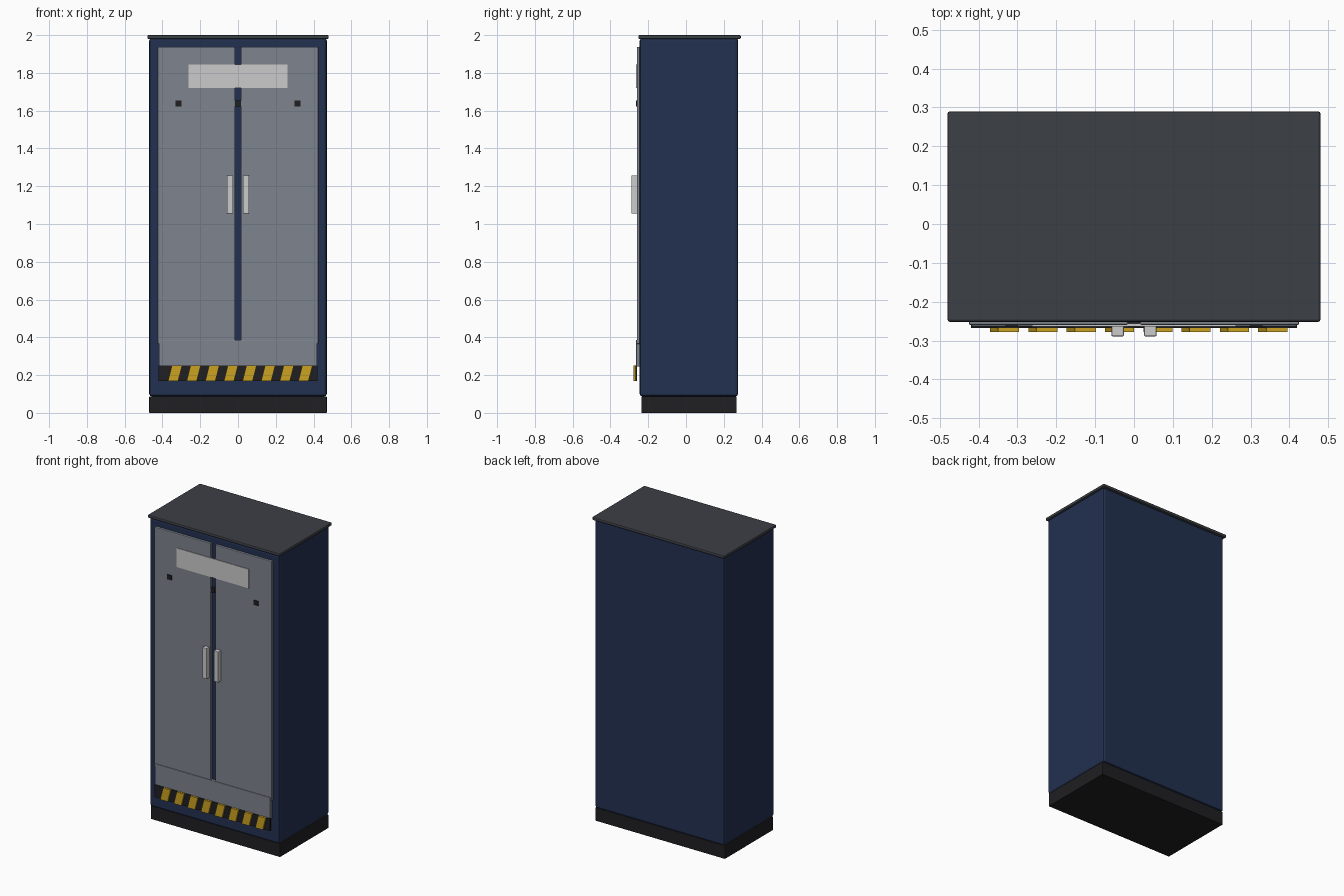
import bpy, bmesh

if "Cube" in bpy.data.objects:
    bpy.data.objects.remove(bpy.data.objects["Cube"])


def material(name, rgb):
    m = bpy.data.materials.new(name)
    m.diffuse_color = (*rgb, 1)
    m.use_nodes = True
    m.node_tree.nodes["Principled BSDF"].inputs["Base Color"].default_value = m.diffuse_color
    return m


NAVY = material("navy_paint", (0.016, 0.03, 0.08))
DARK = material("dark_cap", (0.045, 0.05, 0.06))
BLACK = material("black", (0.014, 0.014, 0.016))
STEEL = material("door_grey", (0.21, 0.23, 0.27))
LIGHT = material("light_grey", (0.6, 0.6, 0.6))
YELLOW = material("hazard_yellow", (0.6, 0.36, 0.015))


def box(name, x, y, z, mat, bevel=0, shear=0):
    """Box between (min, max) pairs; shear slides the top sideways."""
    bm = bmesh.new()
    bmesh.ops.create_cube(bm, size=1)
    for v in bm.verts:
        top = v.co.z
        v.co = [r[0] + (c + 0.5) * (r[1] - r[0]) for c, r in zip(v.co, (x, y, z))]
        v.co.x += shear * top
    me = bpy.data.meshes.new(name)
    bm.to_mesh(me)
    bm.free()
    me.materials.append(mat)
    ob = bpy.data.objects.new(name, me)
    bpy.context.collection.objects.link(ob)
    if bevel:
        mod = ob.modifiers.new("bevel", 'BEVEL')
        mod.width = bevel
        mod.segments = 2
    return ob


# Cabinet shell
box("plinth", (-0.47, 0.47), (-0.235, 0.267), (0, 0.087), BLACK, 0.002)
box("cabinet_body", (-0.47, 0.47), (-0.245, 0.276), (0.087, 1.985), NAVY, 0.014)
box("top_cap", (-0.48, 0.48), (-0.252, 0.29), (1.98, 2.0), DARK, 0.006)

# Doors, handles and latches, mirrored left and right
for side, s in (("left", -1), ("right", 1)):
    def span(a, b):
        return tuple(sorted((s * a, s * b)))
    box(side + "_door", span(0.016, 0.425), (-0.26, -0.24), (0.365, 1.938), STEEL, 0.004)
    box(side + "_handle", span(0.026, 0.058), (-0.289, -0.255), (1.055, 1.257), LIGHT, 0.003)
    box(side + "_latch", span(0.299, 0.331), (-0.265, -0.255), (1.622, 1.653), BLACK)
box("centre_latch", (-0.015, 0.015), (-0.265, -0.24), (1.622, 1.653), BLACK)

# Lower panel and sign plate
box("lower_panel", (-0.418, 0.418), (-0.264, -0.24), (0.245, 0.387), STEEL, 0.003)
box("sign_plate", (-0.262, 0.262), (-0.264, -0.256), (1.72, 1.845), LIGHT)

# Hazard strip with slanted stripes
box("hazard_strip", (-0.42, 0.42), (-0.268, -0.26), (0.17, 0.252), BLACK)
for i in range(8):
    cx = -0.333 + i * 0.0986
    box(f"hazard_stripe_{i + 1}", (cx - 0.027, cx + 0.027), (-0.278, -0.264),
        (0.17, 0.252), YELLOW, shear=0.021)
